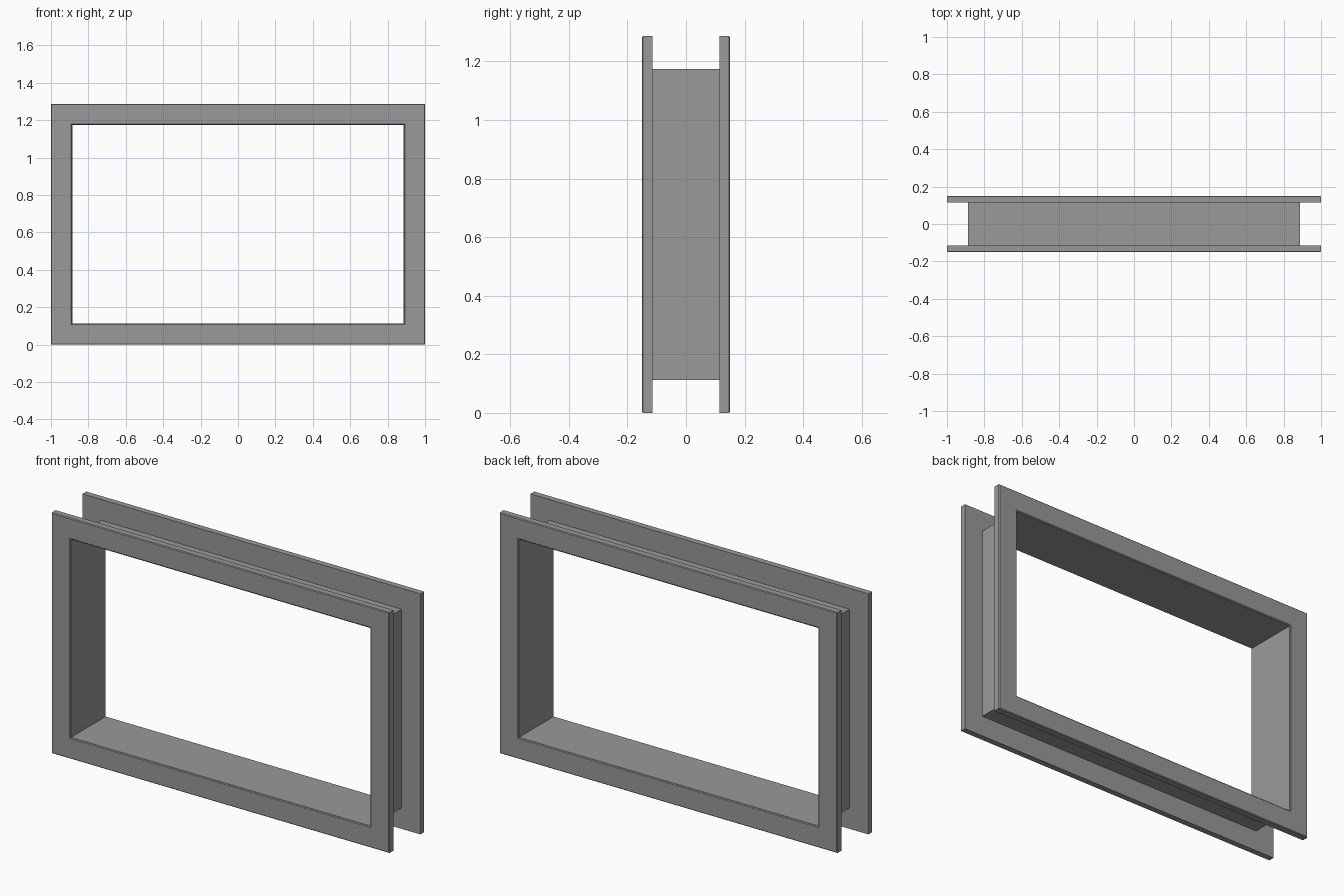
import bpy
import bmesh

cube = bpy.data.objects.get("Cube")
if cube:
    bpy.data.objects.remove(cube, do_unlink=True)

WIDTH, HEIGHT, DEPTH = 2.0, 1.287, 0.30
BORDER = 0.112       # visible width of each flange
FLANGE = 0.036       # flange thickness
CHAMFER = 0.004
WALL = 0.002         # sleeve wall thickness

grey = bpy.data.materials.new("Frame grey")
grey.use_nodes = True
colour = (0.32, 0.32, 0.32, 1)
grey.diffuse_color = colour
grey.node_tree.nodes["Principled BSDF"].inputs["Base Color"].default_value = colour


def rectangular_ring(name, profile):
    """Sweep a closed profile of (inset, y) points around the rectangle."""
    bm = bmesh.new()
    corners = []
    for sx, sz in ((-1, -1), (1, -1), (1, 1), (-1, 1)):
        corners.append([
            bm.verts.new((sx * (WIDTH / 2 - inset), y,
                          HEIGHT / 2 + sz * (HEIGHT / 2 - inset)))
            for inset, y in profile])
    count = len(profile)
    for i in range(4):
        a, b = corners[i], corners[(i + 1) % 4]
        for j in range(count):
            k = (j + 1) % count
            bm.faces.new((a[j], b[j], b[k], a[k]))
    bmesh.ops.recalc_face_normals(bm, faces=bm.faces)
    mesh = bpy.data.meshes.new(name)
    bm.to_mesh(mesh)
    bm.free()
    mesh.materials.append(grey)
    obj = bpy.data.objects.new(name, mesh)
    bpy.context.collection.objects.link(obj)
    return obj


# Front and back flanges, chamfered on their exposed faces
for name, side in (("front_flange", -1), ("back_flange", 1)):
    face = side * DEPTH / 2
    shoulder = face - side * CHAMFER
    rear = face - side * FLANGE
    rectangular_ring(name, [
        (0, rear), (0, shoulder), (CHAMFER, face),
        (BORDER - CHAMFER, face), (BORDER, shoulder), (BORDER, rear)])

# Thin sleeve lining the opening and joining the flanges
end = DEPTH / 2 - CHAMFER
rectangular_ring("sleeve", [
    (BORDER, -end), (BORDER, end),
    (BORDER + WALL, end), (BORDER + WALL, -end)])
